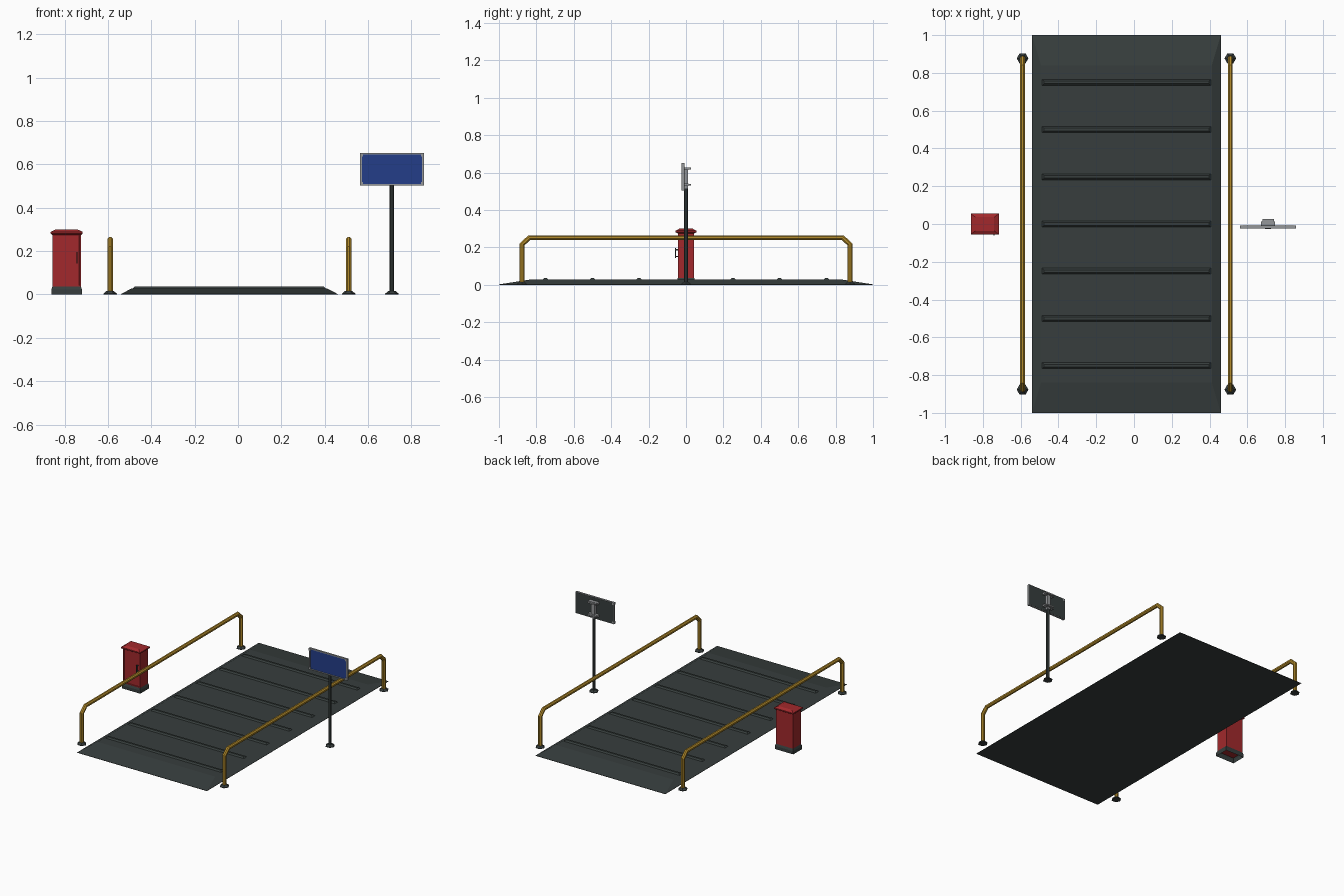
import bpy, bmesh, math
from mathutils import Vector

if "Cube" in bpy.data.objects:
    bpy.data.objects.remove(bpy.data.objects["Cube"])


def mat(name, rgb):
    m = bpy.data.materials.new(name)
    m.diffuse_color = (*rgb, 1)
    m.use_nodes = True
    m.node_tree.nodes["Principled BSDF"].inputs["Base Color"].default_value = m.diffuse_color
    return m


SLATE = mat("dark slate", (0.038, 0.048, 0.047))
YELLOW = mat("rail yellow", (0.47, 0.27, 0.025))
RED = mat("cabinet red", (0.36, 0.022, 0.025))
BLUE = mat("sign blue", (0.017, 0.048, 0.25))
GREY = mat("metal grey", (0.30, 0.31, 0.32))


def finish(bm, name, material, loc=(0, 0, 0)):
    bmesh.ops.recalc_face_normals(bm, faces=bm.faces)
    me = bpy.data.meshes.new(name)
    bm.to_mesh(me)
    bm.free()
    me.materials.append(material)
    ob = bpy.data.objects.new(name, me)
    ob.location = loc
    bpy.context.collection.objects.link(ob)
    return ob


def loft(name, rings, material, cap_bottom=True, loc=(0, 0, 0)):
    """Skin a list of vertex rings, capping the ends."""
    bm = bmesh.new()
    vs = [[bm.verts.new(p) for p in r] for r in rings]
    n = len(vs[0])
    for a, b in zip(vs, vs[1:]):
        for i in range(n):
            j = (i + 1) % n
            bm.faces.new((a[i], a[j], b[j], b[i]))
    bm.faces.new(vs[-1])
    if cap_bottom:
        bm.faces.new(vs[0][::-1])
    return finish(bm, name, material, loc)


def rect(hx, hy, z):
    return [(-hx, -hy, z), (hx, -hy, z), (hx, hy, z), (-hx, hy, z)]


def ngon(n, r, z):
    return [(r * math.cos(2 * math.pi * i / n), r * math.sin(2 * math.pi * i / n), z)
            for i in range(n)]


def box(name, x0, x1, y0, y1, z0, z1, material):
    c = ((x0 + x1) / 2, (y0 + y1) / 2, 0)
    hx, hy = (x1 - x0) / 2, (y1 - y0) / 2
    return loft(name, [rect(hx, hy, z0), rect(hx, hy, z1)], material, loc=c)


def foot(name, x, y):
    return loft(name, [ngon(6, 0.031, 0), ngon(6, 0.031, 0.004), ngon(6, 0.018, 0.015)],
                SLATE, loc=(x, y, 0))


# Ramp deck with sloping edges
DX = -0.04
loft("ramp_deck", [rect(0.5, 1.0, 0), rect(0.5, 1.0, 0.002), rect(0.452, 0.84, 0.027)],
     SLATE, loc=(DX, 0, 0))

# Cross ribs on the deck
for i in range(7):
    loft(f"deck_rib_{i + 1}", [rect(0.449, 0.018, 0.025), rect(0.436, 0.007, 0.036)],
         SLATE, loc=(DX, (i - 3) * 0.25, 0))


# Handrails: six-sided tube swept along a bent path
def handrail(name, x, r=0.0135):
    path = [Vector(p) for p in ((-0.877, 0.005), (-0.877, 0.215), (-0.838, 0.252),
                                (0.838, 0.252), (0.877, 0.215), (0.877, 0.005))]
    rings = []
    for i, p in enumerate(path):
        d0 = (p - path[i - 1]).normalized() if i else None
        d1 = (path[i + 1] - p).normalized() if i < len(path) - 1 else None
        d0, d1 = d0 or d1, d1 or d0
        t = (d0 + d1).normalized()
        n = Vector((-t.y, t.x)) / t.dot(d0)
        ring = []
        for k in range(8):
            a = 2 * math.pi * (k + 0.5) / 8
            q = p + n * (r * math.sin(a))
            ring.append((r * math.cos(a), q.x, q.y))
        rings.append(ring)
    loft(name, rings, YELLOW, loc=(x, 0, 0))
    for s in (-1, 1):
        foot(f"{name}_foot_{'back' if s > 0 else 'front'}", x, s * 0.877)


handrail("left_handrail", -0.59)
handrail("right_handrail", 0.51)

# Cabinet: open underneath, dark plinth, body with recessed door, flared roof
CX = -0.79
loft("cabinet_plinth", [rect(0.071, 0.049, 0), rect(0.071, 0.049, 0.022), rect(0.066, 0.044, 0.036)],
     SLATE, cap_bottom=False, loc=(CX, 0, 0)).data
body = loft("cabinet_body", [rect(0.066, 0.044, 0.034), rect(0.066, 0.044, 0.282)],
            RED, loc=(CX, 0, 0))
bm = bmesh.new()
bm.from_mesh(body.data)
bm.faces.ensure_lookup_table()
front = [f for f in bm.faces if f.normal.y < -0.9]
bmesh.ops.inset_region(bm, faces=front, thickness=0.010, depth=0)
bmesh.ops.inset_region(bm, faces=front, thickness=0.002, depth=-0.004)
bm.to_mesh(body.data)
bm.free()
loft("cabinet_roof", [rect(0.066, 0.044, 0.274), rect(0.074, 0.055, 0.281),
                      rect(0.074, 0.055, 0.289), rect(0.050, 0.036, 0.300)],
     RED, loc=(CX, 0, 0))
box("cabinet_handle", CX + 0.045, CX + 0.051, -0.060, -0.053, 0.142, 0.196, SLATE)
for z in (0.148, 0.184):
    box("cabinet_handle_mount", CX + 0.045, CX + 0.051, -0.054, -0.038, z, z + 0.006, SLATE)

# Sign post
SX = 0.71
foot("sign_foot", SX, 0)
loft("sign_post", [ngon(8, 0.0105, 0.005), ngon(8, 0.0105, 0.605)], SLATE, loc=(SX, 0, 0))

# Sign board: dark back, blue face, grey frame with corner caps
W, Z0, Z1 = 0.148, 0.503, 0.652
box("sign_back", SX - W + 0.003, SX + W - 0.003, -0.016, -0.009, Z0 + 0.003, Z1 - 0.003, SLATE)
box("sign_face", SX - W + 0.006, SX + W - 0.006, -0.020, -0.015, Z0 + 0.005, Z1 - 0.005, BLUE)
for z in (Z0, Z1 - 0.007):
    box("sign_frame_rail", SX - W, SX + W, -0.023, -0.010, z, z + 0.007, GREY)
for x in (SX - W, SX + W - 0.009):
    box("sign_frame_side", x, x + 0.009, -0.0235, -0.0095, Z0, Z1, GREY)
    for z in (Z0, Z1 - 0.016):
        xc = x if x < SX else x - 0.005
        box("sign_corner_cap", xc, xc + 0.014, -0.025, -0.009, z, z + 0.016, GREY)

# Sign mounting bracket: upright sleeve and two clamp bars
box("bracket_sleeve", SX - 0.012, SX + 0.012, -0.010, 0.012, 0.515, 0.628, GREY)
for z in (0.528, 0.615):
    box("bracket_bar", SX - 0.037, SX + 0.037, -0.010, 0.014, z, z + 0.013, GREY)
    box("bracket_clamp", SX - 0.030, SX + 0.030, 0.013, 0.026, z + 0.002, z + 0.011, GREY)
